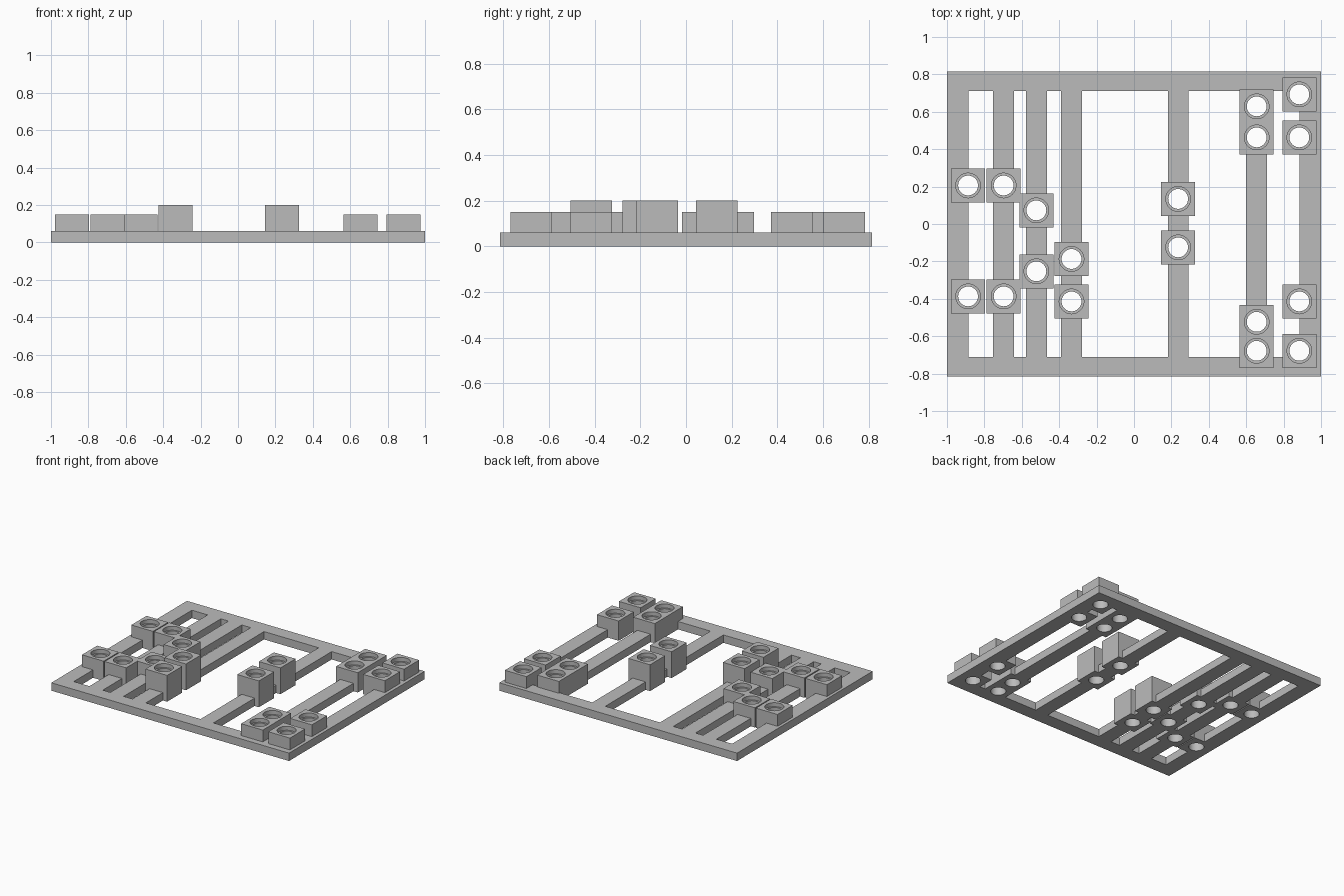
import bpy, math

if "Cube" in bpy.data.objects:
    bpy.data.objects.remove(bpy.data.objects["Cube"])

grey = bpy.data.materials.new("plain grey")
grey.diffuse_color = (0.5, 0.5, 0.5, 1)
grey.use_nodes = True
grey.node_tree.nodes["Principled BSDF"].inputs["Base Color"].default_value = grey.diffuse_color

HALF_Y, RAIL_Y, BASE = 0.815, 0.71, 0.06


def box(name, x0, x1, y0, y1, z0, z1):
    bpy.ops.mesh.primitive_cube_add(size=1, location=((x0 + x1) / 2, (y0 + y1) / 2, (z0 + z1) / 2))
    ob = bpy.context.object
    ob.name = name
    ob.scale = (x1 - x0, y1 - y0, z1 - z0)
    bpy.ops.object.transform_apply(location=True, rotation=False, scale=True)
    return ob


def cylinder(name, x, y, radius, z0, z1):
    bpy.ops.mesh.primitive_cylinder_add(vertices=40, radius=radius, depth=z1 - z0,
                                        location=(x, y, (z0 + z1) / 2))
    bpy.context.object.name = name
    return bpy.context.object


def combine(target, tool, operation):
    """Apply one boolean and discard the tool."""
    mod = target.modifiers.new("bool", 'BOOLEAN')
    mod.operation, mod.solver, mod.object = operation, 'EXACT', tool
    bpy.context.view_layer.objects.active = target
    bpy.ops.object.modifier_apply(modifier=mod.name)
    bpy.data.objects.remove(tool)


# Base plate with long windows that leave the crossbars
frame = box("socket_frame", -1, 1, -HALF_Y, HALF_Y, 0, BASE)
windows = [(-0.885, -0.753), (-0.641, -0.577), (-0.465, -0.39),
           (-0.278, 0.182), (0.291, 0.60), (0.711, 0.885)]
for x0, x1 in windows:
    combine(frame, box("window_cutter", x0, x1, -RAIL_Y, RAIL_Y, -0.1, 0.2), 'DIFFERENCE')

# Socket blocks: column x, block top, y positions
columns = [
    (-0.887, 0.15, (0.206, -0.387)),
    (-0.697, 0.15, (0.206, -0.387)),
    (-0.522, 0.15, (0.073, -0.253)),
    (-0.334, 0.20, (-0.187, -0.414)),
    (0.236, 0.20, (0.134, -0.125)),
    (0.656, 0.15, (0.629, 0.463, -0.523, -0.678)),
    (0.884, 0.15, (0.693, 0.463, -0.414, -0.678)),
]
sockets = [(x, y, top) for x, top, ys in columns for y in ys]
H = 0.091
for x, y, top in sockets:
    combine(frame, box("socket_block", x - H, x + H, y - H, y + H, 0, top), 'UNION')

# Through holes with a wider counterbore at the top
for x, y, top in sockets:
    combine(frame, cylinder("bore_cutter", x, y, 0.053, -0.1, 0.4), 'DIFFERENCE')
    combine(frame, cylinder("counterbore_cutter", x, y, 0.066, top - 0.03, 0.4), 'DIFFERENCE')

# Finish: one colour, smooth bores, sharp edges
frame.data.materials.clear()
frame.data.materials.append(grey)
bpy.ops.object.select_all(action='DESELECT')
frame.select_set(True)
bpy.context.view_layer.objects.active = frame
bpy.ops.object.shade_smooth_by_angle(angle=math.radians(30))
